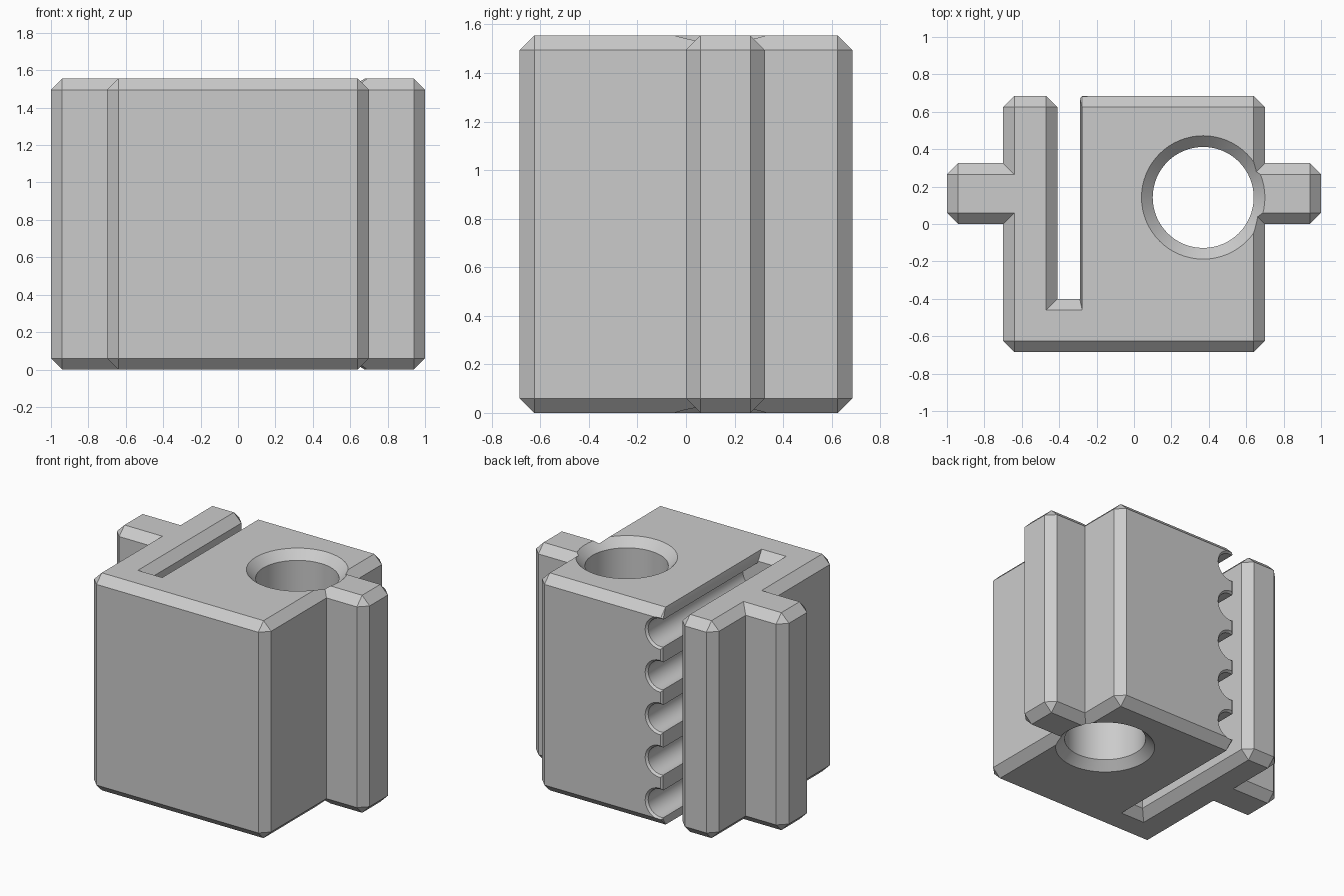
import bpy, bmesh, math
from mathutils import Vector, Matrix

if "Cube" in bpy.data.objects:
    bpy.data.objects.remove(bpy.data.objects["Cube"])

H, C = 1.555, 0.06          # overall height, chamfer size

grey = bpy.data.materials.new("plain_grey")
grey.diffuse_color = (0.6, 0.6, 0.6, 1)
grey.use_nodes = True
grey.node_tree.nodes["Principled BSDF"].inputs["Base Color"].default_value = grey.diffuse_color


def make_object(name, bm):
    bmesh.ops.recalc_face_normals(bm, faces=bm.faces)
    mesh = bpy.data.meshes.new(name)
    bm.to_mesh(mesh)
    bm.free()
    obj = bpy.data.objects.new(name, mesh)
    obj.data.materials.append(grey)
    bpy.context.collection.objects.link(obj)
    return obj


def lathe(name, profile, matrix, n):
    """Closed round cutter from (radius, height) pairs."""
    bm = bmesh.new()
    rings = [[bm.verts.new(matrix @ Vector((r * math.cos(2 * math.pi * i / n),
                                            r * math.sin(2 * math.pi * i / n), h)))
              for i in range(n)] for r, h in profile]
    for a, b in zip(rings, rings[1:]):
        for i in range(n):
            j = (i + 1) % n
            bm.faces.new((a[i], a[j], b[j], b[i]))
    bm.faces.new(rings[0][::-1])
    bm.faces.new(rings[-1])
    obj = make_object(name, bm)
    obj.hide_render = True
    return obj


def chamfered_prism(name, pts, sizes):
    """Extruded outline with chamfered rims and chamfered convex corners."""
    bm = bmesh.new()
    n = len(pts)
    pts = [Vector(p) for p in pts]
    dirs = [(pts[(i + 1) % n] - pts[i]).normalized() for i in range(n)]
    walls = []
    for z_mid, z_end in ((C, 0), (H - C, H)):
        first, last, cap = [], [], []
        for i, p in enumerate(pts):
            d0, d1, c0, c1 = dirs[i - 1], dirs[i], sizes[i - 1], sizes[i]
            q = p + Vector((-d0.y, d0.x)) * c0 + Vector((-d1.y, d1.x)) * c1
            cap.append(bm.verts.new((q.x, q.y, z_end)))
            if d0.cross(d1) > 0:
                c = min(c0, c1)
                a, b = p - d0 * c, p + d1 * c
                first.append(bm.verts.new((a.x, a.y, z_mid)))
                last.append(bm.verts.new((b.x, b.y, z_mid)))
                bm.faces.new((first[i], last[i], cap[i]))
            else:
                v = bm.verts.new((p.x, p.y, z_mid))
                first.append(v)
                last.append(v)
        for i in range(n):
            j = (i + 1) % n
            bm.faces.new((last[i], first[j], cap[j], cap[i]))
        bm.faces.new(cap)
        walls.append((first, last))
    (f0, l0), (f1, l1) = walls
    for i in range(n):
        j = (i + 1) % n
        bm.faces.new((l0[i], f0[j], f1[j], l1[i]))
        if f0[i] is not l0[i]:
            bm.faces.new((f0[i], l0[i], l1[i], f1[i]))
    return make_object(name, bm)


# Block with two side rails and an open slot
outline = [(-.70, -.685), (.70, -.685), (.70, 0), (1, 0), (1, .325), (.70, .325),
           (.70, .685), (-.29, .685), (-.29, -.40), (-.41, -.40), (-.41, .685),
           (-.70, .685), (-.70, .325), (-1, .325), (-1, 0), (-.70, 0)]
sizes = [C] * len(outline)
sizes[7] = 0.013            # fine edge along the grooved slot wall
block = chamfered_prism("railed_block", outline, sizes)

# Vertical through hole, countersunk at both ends
cutters = [lathe("hole_cutter",
                 [(.34, -.01), (.27, C), (.27, H - C), (.34, H + .01)],
                 Matrix.Translation((.37, .142, 0)), 64)]

# Five round grooves in the slot wall, flared at the back
for k in range(5):
    m = Matrix.Translation((-.27, 0, H / 2 + (k - 2) * .305)) @ Matrix.Rotation(-math.pi / 2, 4, 'X')
    cutters.append(lathe("groove_cutter", [(.1, -.40), (.1, .67), (.118, .69)], m, 32))

bpy.context.view_layer.objects.active = block
block.select_set(True)
for cutter in cutters:
    mod = block.modifiers.new("cut", 'BOOLEAN')
    mod.operation = 'DIFFERENCE'
    mod.solver = 'EXACT'
    mod.object = cutter
    bpy.ops.object.modifier_apply(modifier=mod.name)
    bpy.data.objects.remove(cutter)

bpy.ops.object.shade_smooth_by_angle(angle=math.radians(25))
